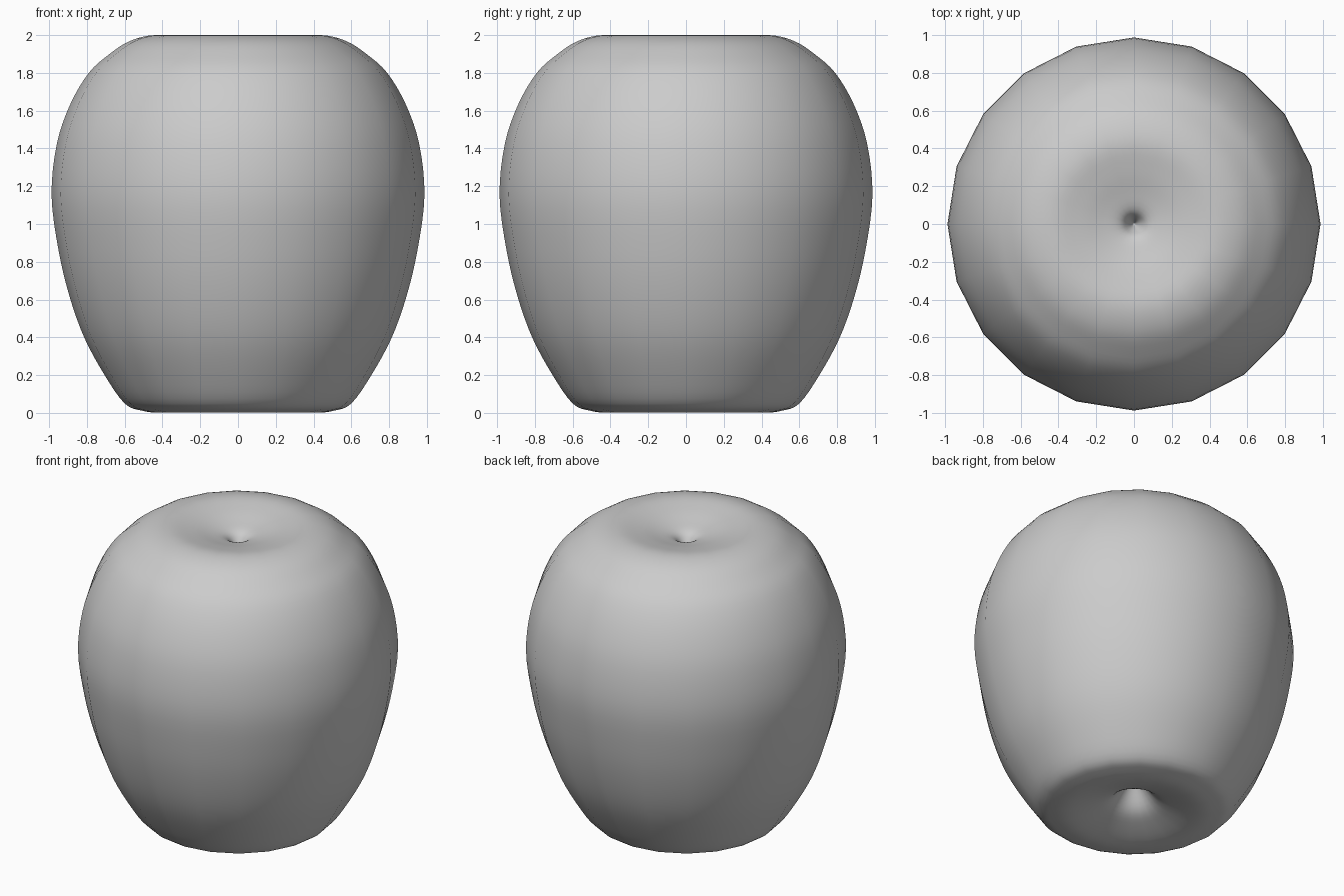
import bpy, bmesh, math
from mathutils import Vector

if "Cube" in bpy.data.objects:
    bpy.data.objects.remove(bpy.data.objects["Cube"])

SIDES = 20
STEPS = 4

# Half profile (radius, height): bottom hollow, flank, top hollow
PROFILE = [(0, 0.27), (0.06, 0.19), (0.14, 0.09), (0.25, 0.04), (0.40, 0.003),
           (0.51, 0.012), (0.60, 0.05), (0.70, 0.19), (0.81, 0.39),
           (0.89, 0.61), (0.95, 0.86), (0.987, 1.15), (0.96, 1.42),
           (0.89, 1.63), (0.79, 1.80), (0.68, 1.90), (0.57, 1.97),
           (0.44, 2.0), (0.30, 1.98), (0.18, 1.95), (0.08, 1.92),
           (0.035, 1.87), (0, 1.80)]


def smooth_curve(points, steps):
    """Catmull-Rom curve through the points."""
    pts = [Vector(p) for p in points]
    pts = [2 * pts[0] - pts[1]] + pts + [2 * pts[-1] - pts[-2]]
    out = []
    for a, b, c, d in zip(pts, pts[1:], pts[2:], pts[3:]):
        for i in range(steps):
            t = i / steps
            out.append(0.5 * (2 * b + (c - a) * t
                              + (2 * a - 5 * b + 4 * c - d) * t * t
                              + (3 * b - a - 3 * c + d) * t ** 3))
    out.append(pts[-2])
    return out


# Fruit body: revolve the profile with 20 sides
curve = smooth_curve(PROFILE, STEPS)
bm = bmesh.new()
bottom = bm.verts.new((0, 0, curve[0].y))
top = bm.verts.new((0, 0, curve[-1].y))
rings = []
for p in curve[1:-1]:
    z = min(max(p.y, 0.0), 2.0)
    rings.append([bm.verts.new((p.x * math.cos(a), p.x * math.sin(a), z))
                  for a in (2 * math.pi * k / SIDES for k in range(SIDES))])
for k in range(SIDES):
    n = (k + 1) % SIDES
    bm.faces.new((bottom, rings[0][n], rings[0][k]))
    bm.faces.new((top, rings[-1][k], rings[-1][n]))
    for lo, hi in zip(rings, rings[1:]):
        bm.faces.new((lo[k], lo[n], hi[n], hi[k]))
bmesh.ops.recalc_face_normals(bm, faces=bm.faces)
for f in bm.faces:
    f.smooth = True

mesh = bpy.data.meshes.new("apple_body")
bm.to_mesh(mesh)
bm.free()
bpy.context.collection.objects.link(bpy.data.objects.new("apple_body", mesh))
